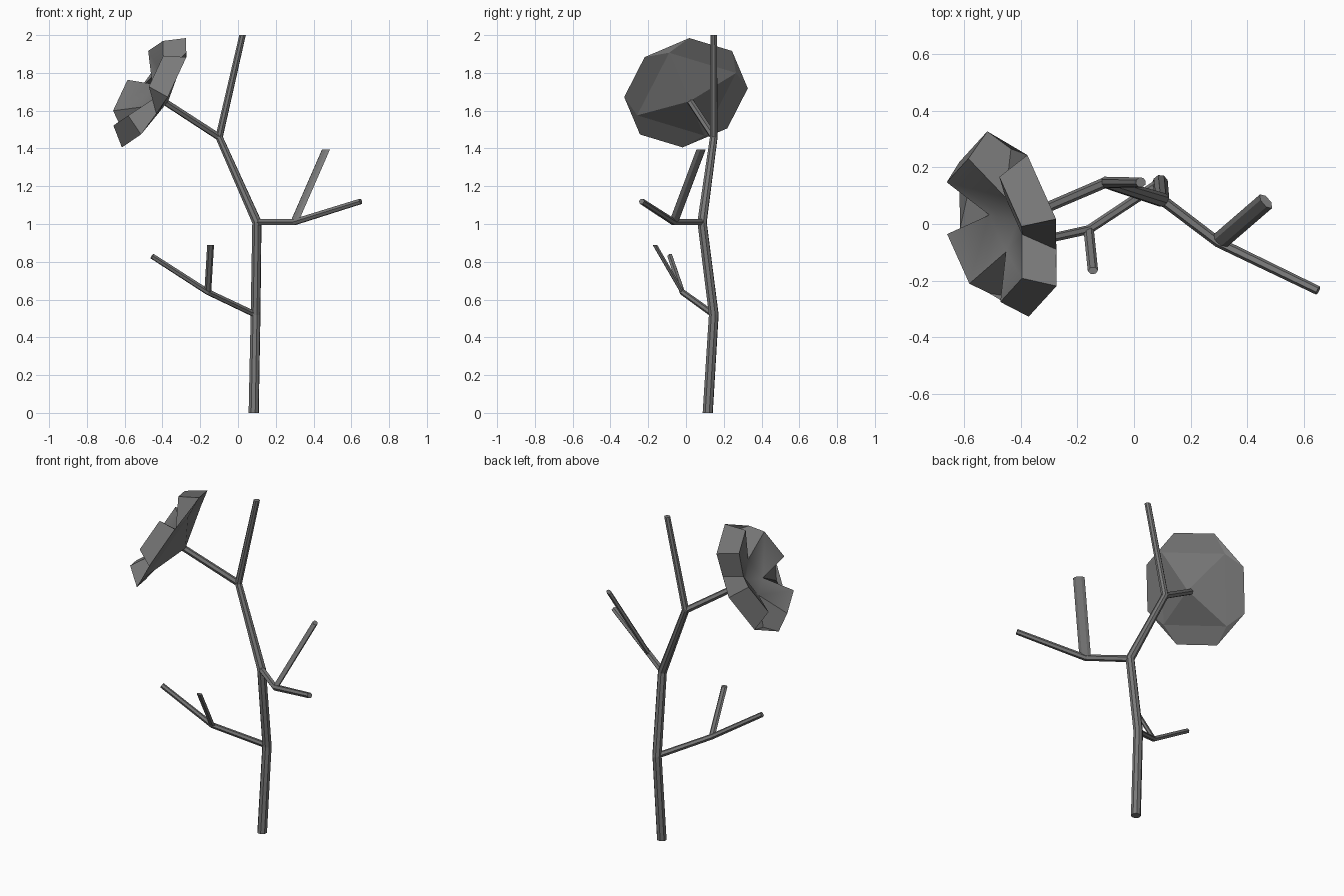
import bpy, bmesh, math
from mathutils import Vector

if "Cube" in bpy.data.objects:
    bpy.data.objects.remove(bpy.data.objects["Cube"])

# Dark grey for every part
dark = bpy.data.materials.new("dark_grey")
dark.diffuse_color = (0.19, 0.19, 0.19, 1)
dark.use_nodes = True
dark.node_tree.nodes["Principled BSDF"].inputs["Base Color"].default_value = dark.diffuse_color


def finish(name, bm):
    bmesh.ops.recalc_face_normals(bm, faces=bm.faces)
    me = bpy.data.meshes.new(name)
    bm.to_mesh(me)
    bm.free()
    me.materials.append(dark)
    ob = bpy.data.objects.new(name, me)
    bpy.context.collection.objects.link(ob)
    return ob


def tube(name, pts, radii, flat=(), wide=1.0, sides=6):
    """Faceted tube along points; 'flat' lists rings that are cut level."""
    bm = bmesh.new()
    pts = [Vector(p) for p in pts]
    rings = []
    for i, p in enumerate(pts):
        n = Vector()
        if i > 0:
            n += (p - pts[i - 1]).normalized()
        if i < len(pts) - 1:
            n += (pts[i + 1] - p).normalized()
        n.normalize()
        run = pts[-1] - pts[0]
        a = Vector((run.y, -run.x, 0)).normalized()
        if i in flat:
            n = Vector((0, 0, 1))
        a = (a - n * a.dot(n)).normalized()
        b = n.cross(a)
        rings.append([bm.verts.new(p + radii[i] * (wide * math.cos(t) * a + math.sin(t) * b))
                      for t in (2 * math.pi * k / sides for k in range(sides))])
    for r, s in zip(rings, rings[1:]):
        for k in range(sides):
            m = (k + 1) % sides
            bm.faces.new((r[k], r[m], s[m], s[k]))
    bm.faces.new(rings[0])
    bm.faces.new(rings[-1])
    return finish(name, bm)


# Main stem and its three forks
base, fork_low = (0.083, 0.115, 0), (0.093, 0.147, 0.52)
fork_mid, fork_top = (0.10, 0.085, 1.01), (-0.10, 0.147, 1.46)
tube("main_stem", [base, fork_low, fork_mid, fork_top, (0.024, 0.147, 2.0)],
     [0.028, 0.027, 0.026, 0.021, 0.018], flat=(0, 4), sides=8)

# Side branches with twigs
low, mid = (-0.16, -0.02, 0.64), (0.298, -0.065, 1.01)
tube("lower_branch", [fork_low, low, (-0.455, -0.085, 0.83)], [0.017, 0.016, 0.015])
tube("lower_twig", [low, (-0.145, -0.165, 0.89)], [0.013, 0.013], flat=(0, 1), wide=1.4)
tube("middle_branch", [fork_mid, mid, (0.65, -0.235, 1.12)], [0.019, 0.018, 0.016])
tube("middle_twig", [mid, (0.466, 0.08, 1.395)], [0.014, 0.014], flat=(0, 1), wide=2.3)
tube("flower_stalk", [fork_top, (-0.385, 0.025, 1.645)], [0.019, 0.018])

# Flower frame: u and v span the rim plane, n points out of the bloom
centre = Vector((-0.445, 0.0, 1.695))
u = Vector((0.506, 0.052, 0.863)).normalized()
v = Vector((-0.223, 0.975, 0.06))
v = (v - u * v.dot(u)).normalized()
n = u.cross(v)
bm = bmesh.new()


def ring(radius, depth, angles):
    return [bm.verts.new(centre + radius * (math.cos(math.radians(t)) * u
            + math.sin(math.radians(t)) * v) + depth * n) for t in angles]


eight = [45 * k for k in range(8)]
gaps = [67.5 + 90 * k for k in range(4)]
rim = ring(0.336, 0.0, eight)
lip = ring(0.26, 0.10, eight)
notch = ring(0.105, 0.01, gaps)
back = ring(0.285, -0.015, gaps)
apex = bm.verts.new(centre - 0.09 * n)
pit = bm.verts.new(centre - 0.04 * n)
for j in range(4):
    a, b, c = 2 * j, 2 * j + 1, (2 * j + 2) % 8
    p = (j - 1) % 4
    # Petal: soft inner face, curled edge, back
    bm.faces.new((pit, notch[p], notch[j])).smooth = True
    bm.faces.new((notch[p], lip[a], lip[b], notch[j])).smooth = True
    bm.faces.new((lip[a], rim[a], rim[b], lip[b]))
    bm.faces.new((back[p], back[j], rim[b], rim[a]))
    bm.faces.new((apex, back[j], back[p]))
    # Notch between petals: two walls meeting at the back corner
    bm.faces.new((notch[j], lip[b], rim[b], back[j]))
    bm.faces.new((notch[j], back[j], rim[c], lip[c]))
    bm.faces.new((back[j], rim[c], rim[b]))
finish("flower", bm)
